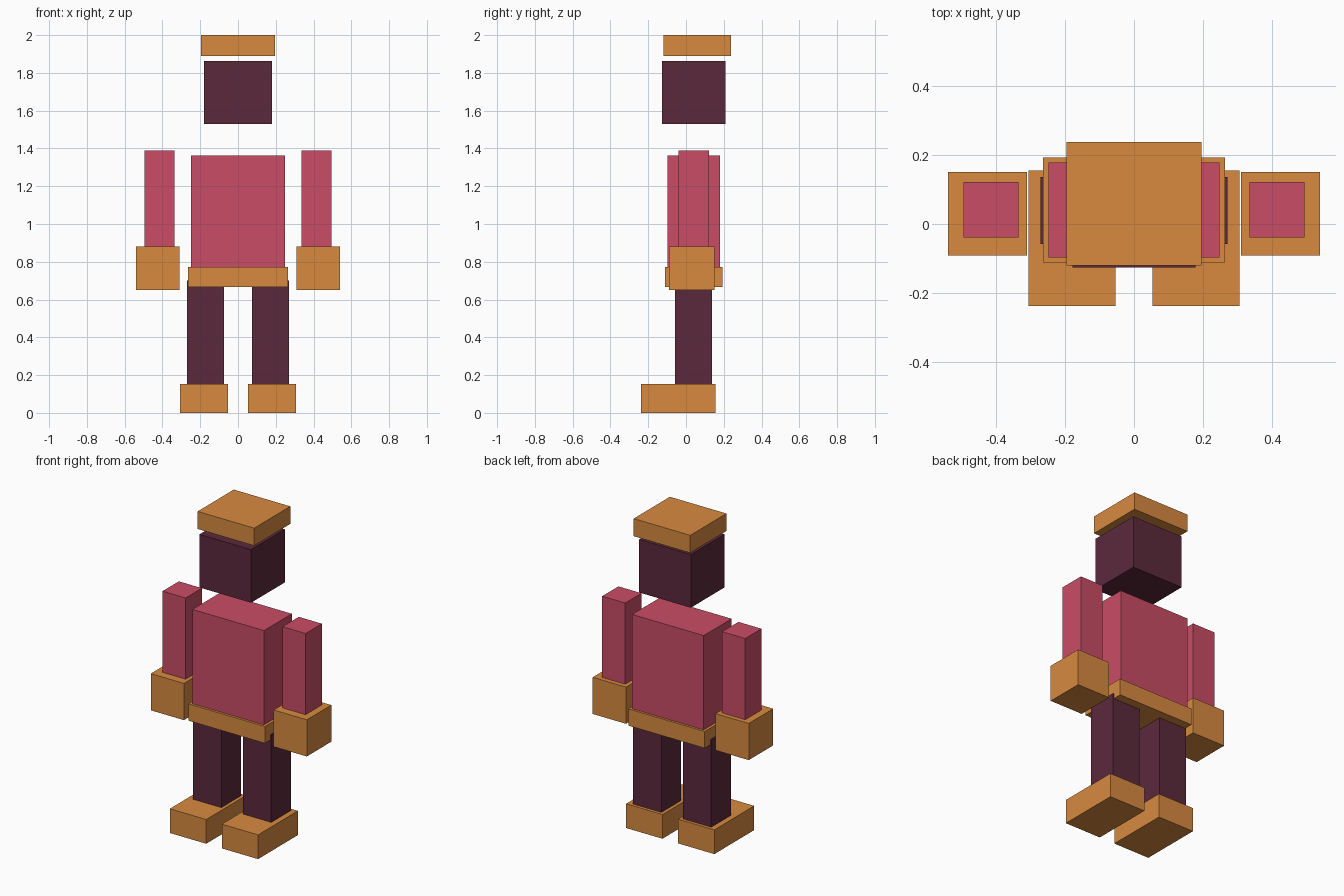
import bpy
import bmesh
from mathutils import Vector

if "Cube" in bpy.data.objects:
    bpy.data.objects.remove(bpy.data.objects["Cube"])


def material(name, rgb):
    mat = bpy.data.materials.new(name)
    mat.diffuse_color = (*rgb, 1.0)
    mat.use_nodes = True
    mat.node_tree.nodes["Principled BSDF"].inputs["Base Color"].default_value = mat.diffuse_color
    return mat


ORANGE = material("orange", (0.687, 0.254, 0.051))
PINK = material("pink", (0.591, 0.074, 0.133))
PLUM = material("plum", (0.105, 0.022, 0.044))


def box(name, x, y, z, mat):
    """Axis-aligned block from (min, max) ranges."""
    lo, hi = (Vector(c) for c in zip(x, y, z))
    bm = bmesh.new()
    bmesh.ops.create_cube(bm, size=1.0)
    bmesh.ops.scale(bm, vec=hi - lo, verts=bm.verts)
    mesh = bpy.data.meshes.new(name)
    bm.to_mesh(mesh)
    bm.free()
    mesh.materials.append(mat)
    obj = bpy.data.objects.new(name, mesh)
    obj.location = (lo + hi) / 2
    bpy.context.collection.objects.link(obj)


def centred(name, half_width, y, z, mat):
    box(name, (-half_width, half_width), y, z, mat)


def pair(name, x, y, z, mat):
    box("right_" + name, (-x[1], -x[0]), y, z, mat)
    box("left_" + name, x, y, z, mat)


# Floating cap and head
centred("cap", 0.196, (-0.12, 0.238), (1.89, 2.0), ORANGE)
centred("head", 0.179, (-0.126, 0.208), (1.53, 1.863), PLUM)

# Torso and belt
centred("torso", 0.248, (-0.097, 0.179), (0.75, 1.363), PINK)
centred("belt", 0.265, (-0.112, 0.193), (0.667, 0.772), ORANGE)

# Arms and gloves
pair("arm", (0.336, 0.496), (-0.039, 0.122), (0.86, 1.389), PINK)
pair("glove", (0.311, 0.541), (-0.091, 0.151), (0.65, 0.88), ORANGE)

# Legs and boots, toes pointing to the front
pair("leg", (0.075, 0.271), (-0.058, 0.137), (0.13, 0.70), PLUM)
pair("boot", (0.054, 0.306), (-0.238, 0.156), (0.0, 0.152), ORANGE)
